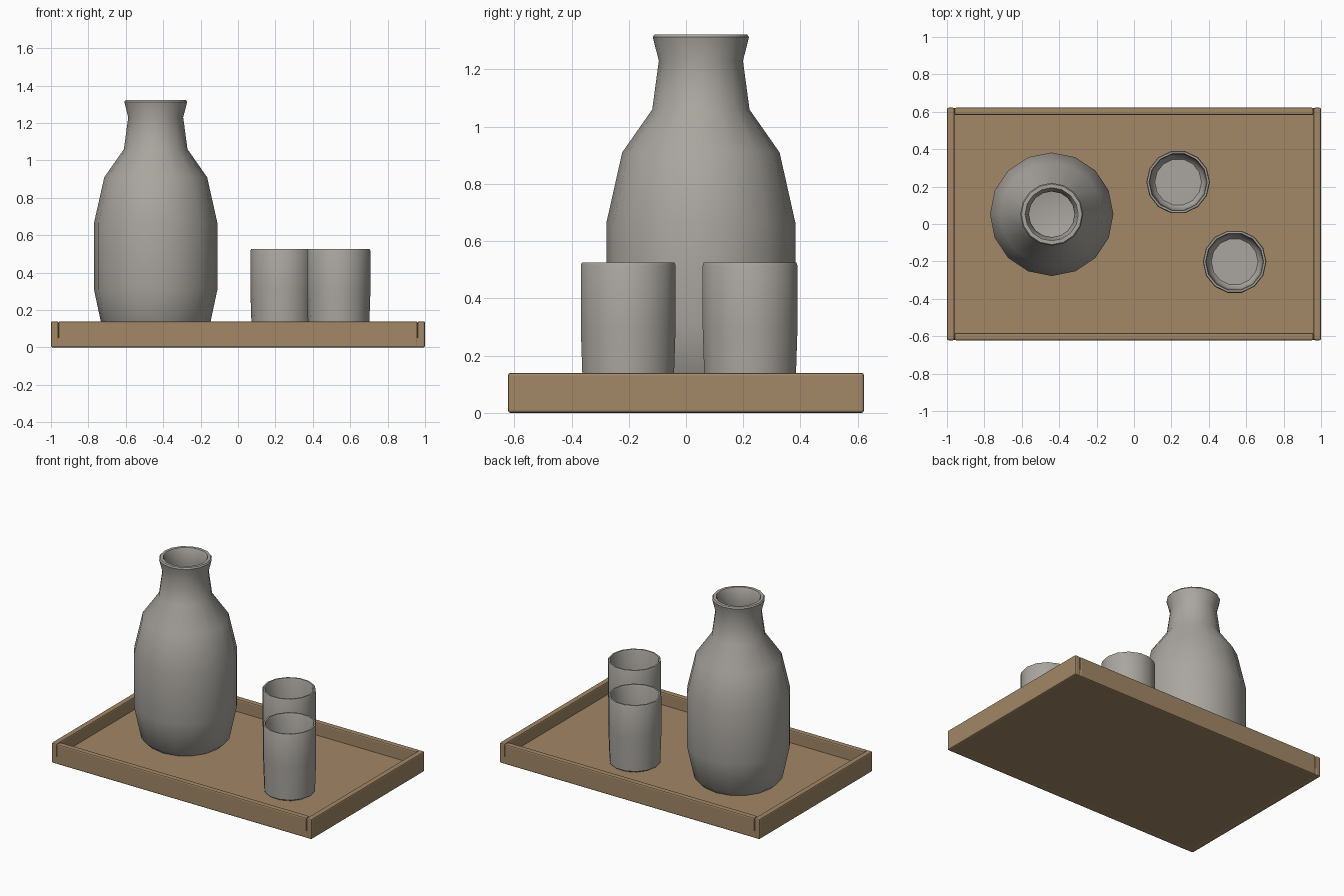
import bpy, bmesh, math

if "Cube" in bpy.data.objects:
    bpy.data.objects.remove(bpy.data.objects["Cube"])


def material(name, rgb):
    m = bpy.data.materials.new(name)
    m.diffuse_color = (*rgb, 1)
    m.use_nodes = True
    m.node_tree.nodes["Principled BSDF"].inputs["Base Color"].default_value = m.diffuse_color
    return m


wood = material("tan wood", (0.36, 0.245, 0.135))
glass = material("warm grey glass", (0.40, 0.38, 0.35))


def finish(name, bm, mat, loc=(0, 0, 0), smooth=None):
    bmesh.ops.recalc_face_normals(bm, faces=bm.faces)
    me = bpy.data.meshes.new(name)
    bm.to_mesh(me)
    bm.free()
    me.materials.append(mat)
    if smooth:
        me.polygons.foreach_set("use_smooth", [True] * len(me.polygons))
        me.set_sharp_from_angle(angle=math.radians(smooth))
    ob = bpy.data.objects.new(name, me)
    ob.location = loc
    bpy.context.collection.objects.link(ob)
    return ob


def box(name, x0, x1, y0, y1, z0, z1, bevel=0.009):
    bm = bmesh.new()
    bmesh.ops.create_cube(bm, size=1)
    bmesh.ops.scale(bm, vec=(x1 - x0, y1 - y0, z1 - z0), verts=bm.verts)
    if bevel:
        bmesh.ops.bevel(bm, geom=bm.edges[:], offset=bevel, segments=2,
                        profile=0.5, affect='EDGES')
    return finish(name, bm, wood, ((x0 + x1) / 2, (y0 + y1) / 2, (z0 + z1) / 2))


def lathe(name, profile, sides, loc):
    """Spin an (r, z) outline that starts and ends on the axis."""
    bm = bmesh.new()
    rings = []
    for r, z in profile:
        n = sides if r > 0 else 1
        rings.append([bm.verts.new((r * math.cos(2 * math.pi * i / sides),
                                    r * math.sin(2 * math.pi * i / sides), z))
                      for i in range(n)])
    for a, b in zip(rings, rings[1:]):
        for i in range(sides):
            j = (i + 1) % sides
            if len(a) == 1:
                bm.faces.new((a[0], b[i], b[j]))
            elif len(b) == 1:
                bm.faces.new((a[i], a[j], b[0]))
            else:
                bm.faces.new((a[i], a[j], b[j], b[i]))
    return finish(name, bm, glass, loc, smooth=42)


# Tray: floor panel plus four softened rails with grooves where they meet
X, Y, T, H, F = 1.0, 0.622, 0.04, 0.14, 0.052
box("tray_floor", -X + 0.002, X - 0.002, -Y + 0.002, Y - 0.002, 0.001, F, bevel=0.006)
for s, side in ((-1, "left"), (1, "right")):
    a, b = sorted((s * X, s * (X - T)))
    box(f"tray_rail_{side}", a, b, -Y, Y, 0, H)
for s, side in ((-1, "front"), (1, "back")):
    a, b = sorted((s * Y, s * (Y - T)))
    box(f"tray_rail_{side}", -X + T, X - T, a, b, 0, H)

# Carafe: outer wall up, over the lip, and down the inner wall
carafe = [(0, F), (0.245, F), (0.282, 0.085), (0.33, 0.31), (0.33, 0.665),
          (0.275, 0.91), (0.17, 1.06), (0.147, 1.23), (0.168, 1.313),
          (0.162, 1.322), (0.142, 1.322), (0.136, 1.31), (0.122, 1.23),
          (0.145, 1.05), (0.25, 0.895), (0.305, 0.66), (0.305, 0.315),
          (0.26, 0.11), (0.225, 0.085), (0, 0.085)]
lathe("carafe", carafe, 16, (-0.44, 0.052, 0))

# Two matching tumblers
tumbler = [(0, F), (0.145, F), (0.162, 0.066), (0.17, 0.3), (0.17, 0.515),
           (0.166, 0.525), (0.156, 0.525), (0.152, 0.515), (0.150, 0.3),
           (0.144, 0.105), (0.125, 0.085), (0, 0.085)]
for i, (x, y) in enumerate(((0.236, 0.224), (0.538, -0.202))):
    lathe(f"tumbler_{i + 1}", tumbler, 14, (x, y, 0))
